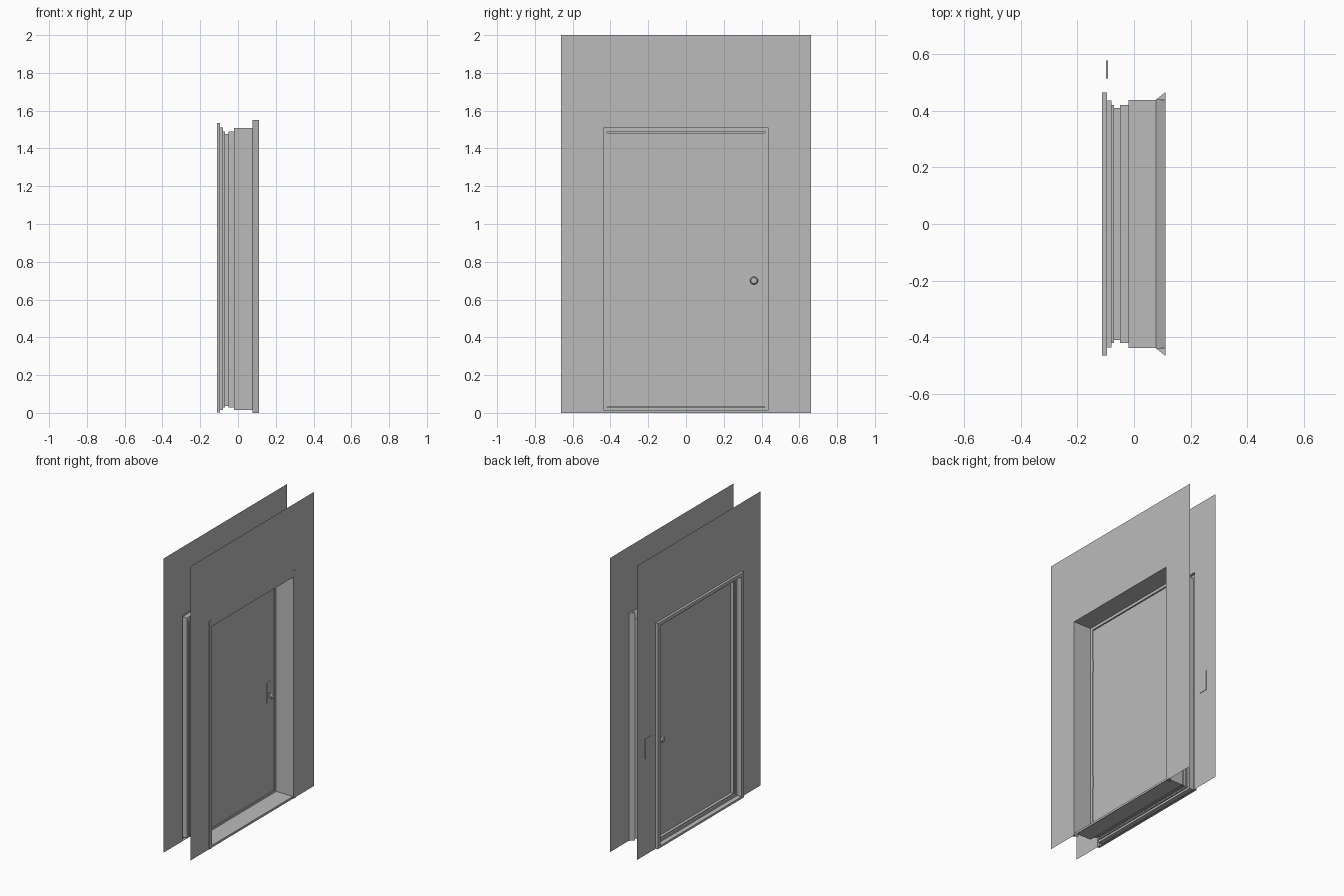
import bpy
import bmesh
from math import pi
from mathutils import Matrix

cube = bpy.data.objects.get("Cube")
if cube:
    bpy.data.objects.remove(cube)

grey = bpy.data.materials.new("plain_grey")
grey.use_nodes = True
grey.diffuse_color = (0.5, 0.5, 0.5, 1)
grey.node_tree.nodes["Principled BSDF"].inputs["Base Color"].default_value = (0.5, 0.5, 0.5, 1)


def finish(name, bm, fix_normals=True):
    if fix_normals:
        bmesh.ops.recalc_face_normals(bm, faces=bm.faces)
    mesh = bpy.data.meshes.new(name)
    bm.to_mesh(mesh)
    bm.free()
    mesh.materials.append(grey)
    obj = bpy.data.objects.new(name, mesh)
    bpy.context.collection.objects.link(obj)
    return obj


def loft(name, rings):
    """Join upright rectangles, each given as (x, half width, bottom, top)."""
    bm = bmesh.new()
    loops = [[bm.verts.new((x, y, z)) for y, z in ((-w, lo), (w, lo), (w, hi), (-w, hi))]
             for x, w, lo, hi in rings]
    for a, b in zip(loops, loops[1:]):
        for i in range(4):
            j = (i + 1) % 4
            bm.faces.new((a[i], a[j], b[j], b[i]))
    return finish(name, bm, False)


def box(name, x0, x1, y0, y1, z0, z1):
    bm = bmesh.new()
    centre = ((x0 + x1) / 2, (y0 + y1) / 2, (z0 + z1) / 2)
    size = (x1 - x0, y1 - y0, z1 - z0, 1)
    bmesh.ops.create_cube(bm, size=1, matrix=Matrix.Translation(centre) @ Matrix.Diagonal(size))
    return finish(name, bm)


def prism(name, start, end):
    """Solid between two matching triangles."""
    bm = bmesh.new()
    a, b = ([bm.verts.new(p) for p in tri] for tri in (start, end))
    bm.faces.new(a)
    bm.faces.new(b)
    for i in range(3):
        j = (i + 1) % 3
        bm.faces.new((a[i], a[j], b[j], b[i]))
    return finish(name, bm)


# Thin wall sheets with door openings
FRONT, BACK = 0.107, -0.095
opening = (0.438, 0.015, 1.508)
casing = (0.463, 0.001, 1.535)
loft("wall_outer", [(FRONT, 0.663, 0, 2), (FRONT, *opening)])
loft("wall_inner", [(BACK, 0.663, 0, 2), (BACK, *casing)])

# Stepped frame running all round the opening
lip = (0.435, 0.015, 1.512)
pocket = (0.419, 0.029, 1.489)
stop = (0.409, 0.037, 1.477)
loft("door_frame", [
    (BACK, *casing), (-0.112, *casing), (-0.112, *lip), (-0.08, *lip),
    (-0.08, *pocket), (-0.07, *pocket), (-0.07, *stop), (-0.05, *stop),
    (-0.05, *pocket), (-0.02, *pocket), (-0.02, *opening), (FRONT, *opening)])

# Wedge trim on the outer wall: two legs and a head
IN, OUT, TOP = 0.077, 0.111, 1.55
for side, label in ((1, "left"), (-1, "right")):
    section = [(IN, 0.438), (OUT, 0.438), (OUT, 0.465)]
    prism("trim_leg_" + label,
          [(x, side * y, 0) for x, y in section],
          [(x, side * y, TOP) for x, y in section])
head = [(IN, opening[2]), (OUT, opening[2]), (OUT, TOP)]
prism("trim_head",
      [(x, -0.438, z) for x, z in head],
      [(x, 0.438, z) for x, z in head])

# Door leaf and hinges
box("door_leaf", -0.05, -0.022, -0.417, 0.417, 0.031, 1.483)
for label, z in (("lower", 0.415), ("upper", 1.232)):
    box("hinge_" + label, -0.03, -0.019, -0.419, -0.413, z - 0.043, z + 0.043)

# Round knobs turned from a profile, one on each face
KNOB_Y, KNOB_Z = 0.36, 0.7
profile = [(0, 0.016), (0.004, 0.016), (0.006, 0.008), (0.014, 0.008),
           (0.018, 0.016), (0.026, 0.021), (0.034, 0.016), (0.038, 0)]
for label, x, way in (("outer", -0.022, 1), ("inner", -0.05, -1)):
    bm = bmesh.new()
    verts = [bm.verts.new((x + way * d, KNOB_Y + r, KNOB_Z)) for d, r in profile]
    edges = [bm.edges.new(pair) for pair in zip(verts, verts[1:])]
    bmesh.ops.spin(bm, geom=verts + edges, cent=(x, KNOB_Y, KNOB_Z), axis=(1, 0, 0),
                   angle=2 * pi, steps=16)
    bmesh.ops.remove_doubles(bm, verts=bm.verts, dist=0.0001)
    knob = finish("knob_" + label, bm)
    bpy.ops.object.select_all(action="DESELECT")
    knob.select_set(True)
    bpy.context.view_layer.objects.active = knob
    bpy.ops.object.shade_smooth_by_angle()

# Latch plate on the door and switch plate on the inner wall
box("latch_plate", -0.022, -0.02, 0.34, 0.38, 0.65, 0.79)
box("switch_plate", -0.098, -0.092, 0.513, 0.577, 0.655, 0.79)
